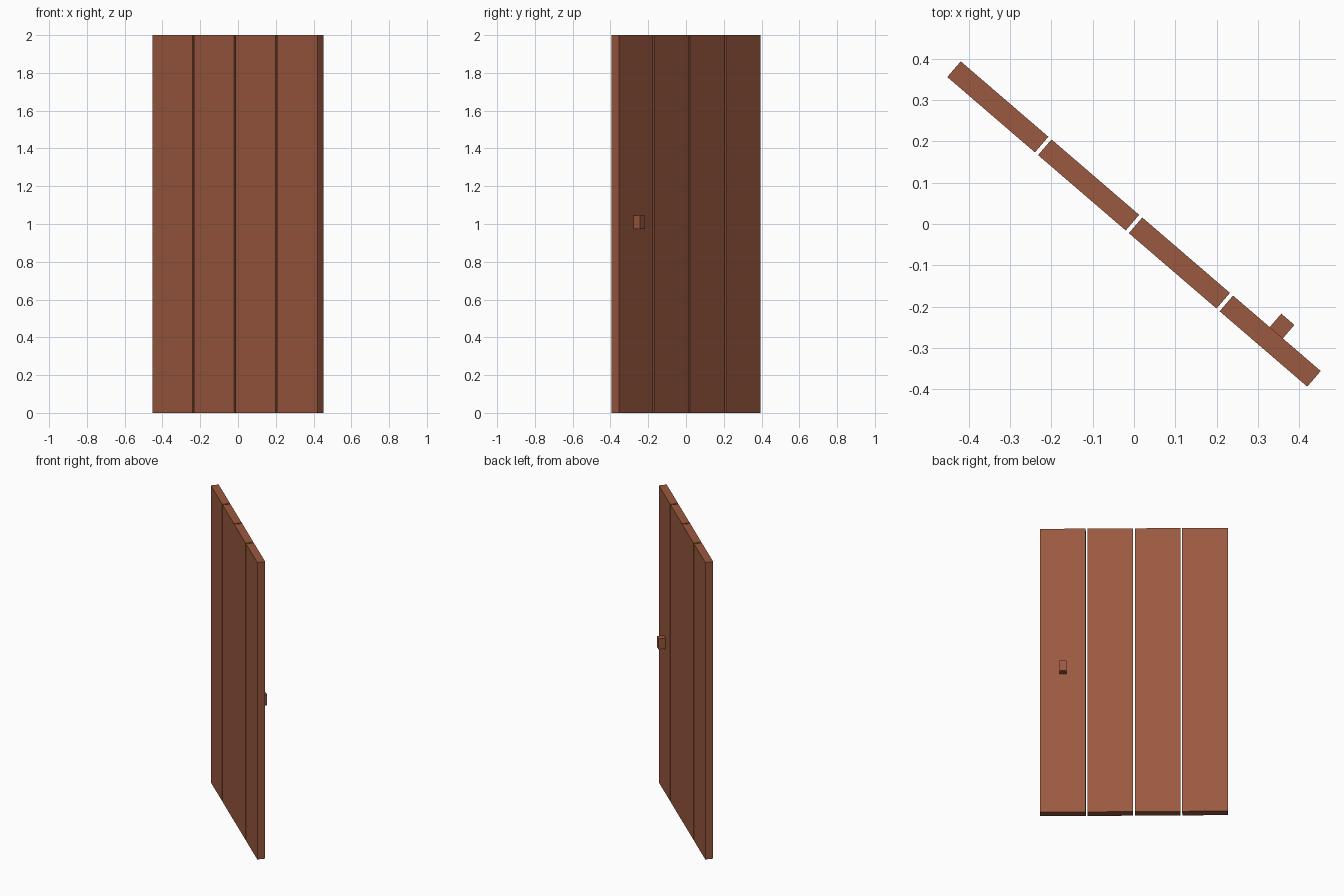
import bpy, math
from mathutils import Matrix

if "Cube" in bpy.data.objects:
    bpy.data.objects.remove(bpy.data.objects["Cube"])

wood = bpy.data.materials.new("brown_wood")
wood.diffuse_color = (0.33, 0.10, 0.05, 1)
wood.use_nodes = True
wood.node_tree.nodes["Principled BSDF"].inputs["Base Color"].default_value = wood.diffuse_color

TURN = Matrix.Rotation(math.radians(-40.7), 4, 'Z')  # door stands half open
WIDTH, GAP, THICK, HEIGHT = 0.28, 0.01, 0.05, 2.0


def box(name, centre, size):
    """Box given in door space, turned with the door."""
    bpy.ops.mesh.primitive_cube_add(size=1)
    ob = bpy.context.object
    ob.name = name
    ob.data.transform(TURN @ Matrix.Translation(centre) @ Matrix.Diagonal((*size, 1)))
    ob.data.materials.append(wood)


# Four upright planks with narrow open gaps
for i in range(4):
    box(f"plank_{i + 1}", ((i - 1.5) * (WIDTH + GAP), 0, HEIGHT / 2),
        (WIDTH, THICK, HEIGHT))

# Handle block on the back face
box("handle", (0.433, 0.0465, 1.009), (0.042, 0.043, 0.072))
